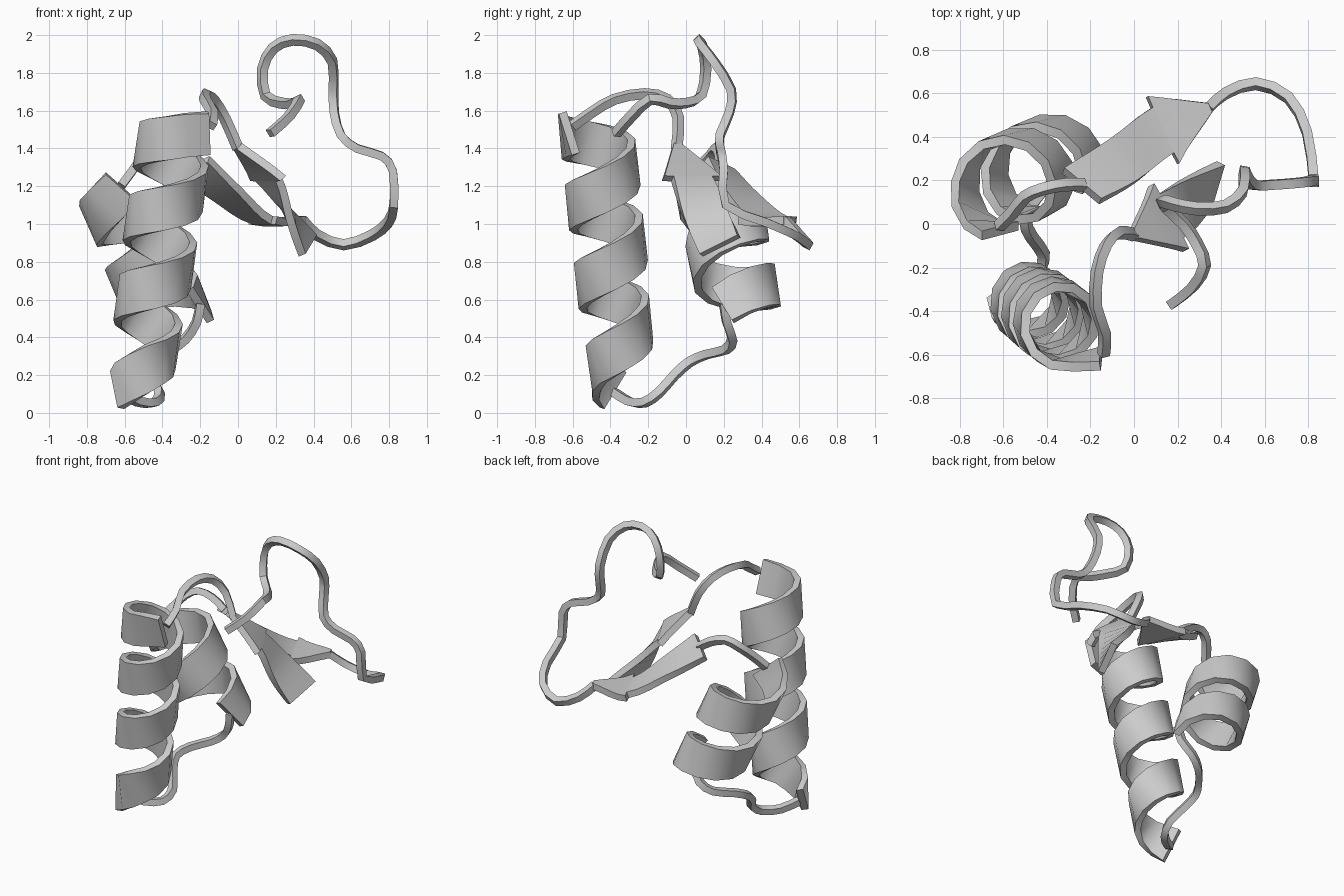
import bpy, bmesh, math
from mathutils import Vector as V

if "Cube" in bpy.data.objects:
    bpy.data.objects.remove(bpy.data.objects["Cube"])

HALF = 0.022      # half thickness of every ribbon and cord
WIDE = 0.115      # half width of the bands


def sweep(name, sections):
    """Skin rectangular sections given as (centre, half side, half normal)."""
    bm = bmesh.new()
    rings = [[bm.verts.new(c + s * a + n * b) for a, b in ((1, 1), (-1, 1), (-1, -1), (1, -1))]
             for c, s, n in sections]
    for p, q in zip(rings, rings[1:]):
        for i in range(4):
            j = (i + 1) % 4
            bm.faces.new((p[i], p[j], q[j], q[i]))
    bm.faces.new(rings[0][::-1])
    bm.faces.new(rings[-1])
    bmesh.ops.recalc_face_normals(bm, faces=bm.faces)
    me = bpy.data.meshes.new(name)
    bm.to_mesh(me)
    bm.free()
    ob = bpy.data.objects.new(name, me)
    bpy.context.collection.objects.link(ob)
    bpy.context.view_layer.objects.active = ob
    ob.select_set(True)
    bpy.ops.object.shade_smooth_by_angle(angle=math.radians(35))
    ob.select_set(False)


def spline(points, steps):
    """Catmull-Rom curve through the points."""
    p = [V(q) for q in points]
    p = [p[0] * 2 - p[1]] + p + [p[-1] * 2 - p[-2]]
    out = []
    for a, b, c, d in zip(p, p[1:], p[2:], p[3:]):
        for k in range(steps):
            t = k / steps
            out.append(0.5 * (2 * b + (c - a) * t + (2 * a - 5 * b + 4 * c - d) * t ** 2
                              + (3 * b - a - 3 * c + d) * t ** 3))
    return out + [p[-2]]


def tangents(pts):
    return [(pts[min(i + 1, len(pts) - 1)] - pts[max(i - 1, 0)]).normalized()
            for i in range(len(pts))]


def cord(name, points, steps=2):
    pts = spline(points, steps)
    side, out = V((0.3, 0.5, 0.8)), []
    for c, t in zip(pts, tangents(pts)):
        side = (side - t * side.dot(t)).normalized()
        out.append((c, side * HALF, t.cross(side) * HALF))
    sweep(name, out)


def helix(name, start, end, r0, r1, a0, a1, ease=1.0, flare=1.0, slip=0.0):
    """Flat band round the line start-end, radius r0 to r1; flare opens its
    first point, slip stretches the last part of it along the axis."""
    start, end = V(start), V(end)
    axis = (end - start).normalized()
    u = (V((1, 0, 0)) - axis * axis.x).normalized()
    v = axis.cross(u)
    if axis.z < 0:
        v = -v
    n = round(abs(a1 - a0) / 30)
    pts, rad = [], []
    for i in range(n + 1):
        t = i / n
        a = math.radians(a0 + (a1 - a0) * t)
        r = u * math.cos(a) + v * math.sin(a)
        rad.append(r)
        late = max(0, i - n + 3) / 3
        pts.append(start.lerp(end, t ** ease) + axis * slip * late
                   + r * (r0 + (r1 - r0) * t ** 4) * (flare if i == 0 else 1))
    out = []
    for c, r, t in zip(pts, rad, tangents(pts)):
        s = t.cross(r).normalized()
        out.append((c, s * WIDE, s.cross(t) * HALF))
    sweep(name, out)


def arrow(name, tail, mid, neck, tip, side0, side1):
    """Twisted flat arrow: shaft from tail to neck, head from neck to tip."""
    side0, side1 = V(side0).normalized(), V(side1).normalized()
    pts = spline([tail, mid, neck, tip], 4)
    tan = tangents(pts)
    out = []
    for i, (c, t) in enumerate(zip(pts, tan)):
        s = side0.lerp(side1, min(i / 8, 1)).normalized()
        n = t.cross(s).normalized() * HALF
        if i <= 8:
            out.append((c, s * WIDE, n))
        if i >= 8:
            f = (i - 8) / 4
            out.append((c + t * 0.002, s * (0.17 * (1 - f) + HALF * f), n))
    sweep(name, out)


# First arrow and the arch over to the long helix
arrow("front_arrow", (0.37, 0.18, 0.885), (0.26, 0.10, 1.06), (0.16, 0.03, 1.24),
      (0, -0.05, 1.41), (0.06, 0.2, 0.10), (-0.16, 0.30, 0.0))
cord("arch_cord", [(0, -0.05, 1.40), (-0.07, -0.04, 1.56), (-0.13, -0.10, 1.66),
                   (-0.17, -0.22, 1.69), (-0.175, -0.38, 1.66), (-0.135, -0.50, 1.59),
                   (-0.14, -0.60, 1.52)])

# Long helix, running downwards
helix("long_helix", (-0.325, -0.475, 1.52), (-0.515, -0.335, 0.17), 0.175, 0.13, -40, -1235,
      ease=1.1, flare=1.3, slip=0.06)

# Cord along the bottom to the short helix
cord("bottom_cord", [(-0.62, -0.38, 0.11), (-0.53, -0.30, 0.06), (-0.44, -0.22, 0.055),
                     (-0.415, -0.14, 0.11), (-0.47, -0.06, 0.20), (-0.50, 0.02, 0.27),
                     (-0.45, 0.11, 0.31), (-0.36, 0.21, 0.335), (-0.28, 0.245, 0.39),
                     (-0.22, 0.215, 0.48), (-0.20, 0.20, 0.58)])

# Short helix, running upwards
helix("short_helix", (-0.37, 0.29, 0.52), (-0.625, 0.175, 1.16), 0.20, 0.20, -25, 640,
      ease=0.95, slip=0.06)
cord("link_cord", [(-0.62, -0.01, 1.20), (-0.56, 0.05, 1.28), (-0.50, 0.125, 1.36),
                   (-0.42, 0.16, 1.40), (-0.32, 0.18, 1.37), (-0.23, 0.18, 1.31)])

# Second arrow and the long loose end
arrow("back_arrow", (-0.24, 0.175, 1.31), (-0.06, 0.285, 1.16), (0.13, 0.43, 1.02),
      (0.35, 0.535, 1.02), (-0.18, 0.15, -0.07), (-0.14, 0.30, 0.0))
cord("loose_end_cord", [(0.34, 0.53, 1.02), (0.42, 0.60, 0.94), (0.56, 0.645, 0.89),
                        (0.71, 0.58, 0.94), (0.795, 0.42, 1.01), (0.825, 0.21, 1.10),
                        (0.82, 0.20, 1.28), (0.76, 0.19, 1.36), (0.63, 0.18, 1.40),
                        (0.545, 0.18, 1.47), (0.51, 0.23, 1.59), (0.505, 0.24, 1.71),
                        (0.50, 0.15, 1.86), (0.42, 0.08, 1.95), (0.29, 0.07, 1.975),
                        (0.185, 0.09, 1.93), (0.13, 0.105, 1.82), (0.145, 0.08, 1.68),
                        (0.23, 0.00, 1.64), (0.29, -0.09, 1.64), (0.325, -0.19, 1.66),
                        (0.27, -0.29, 1.57), (0.17, -0.37, 1.48)])
